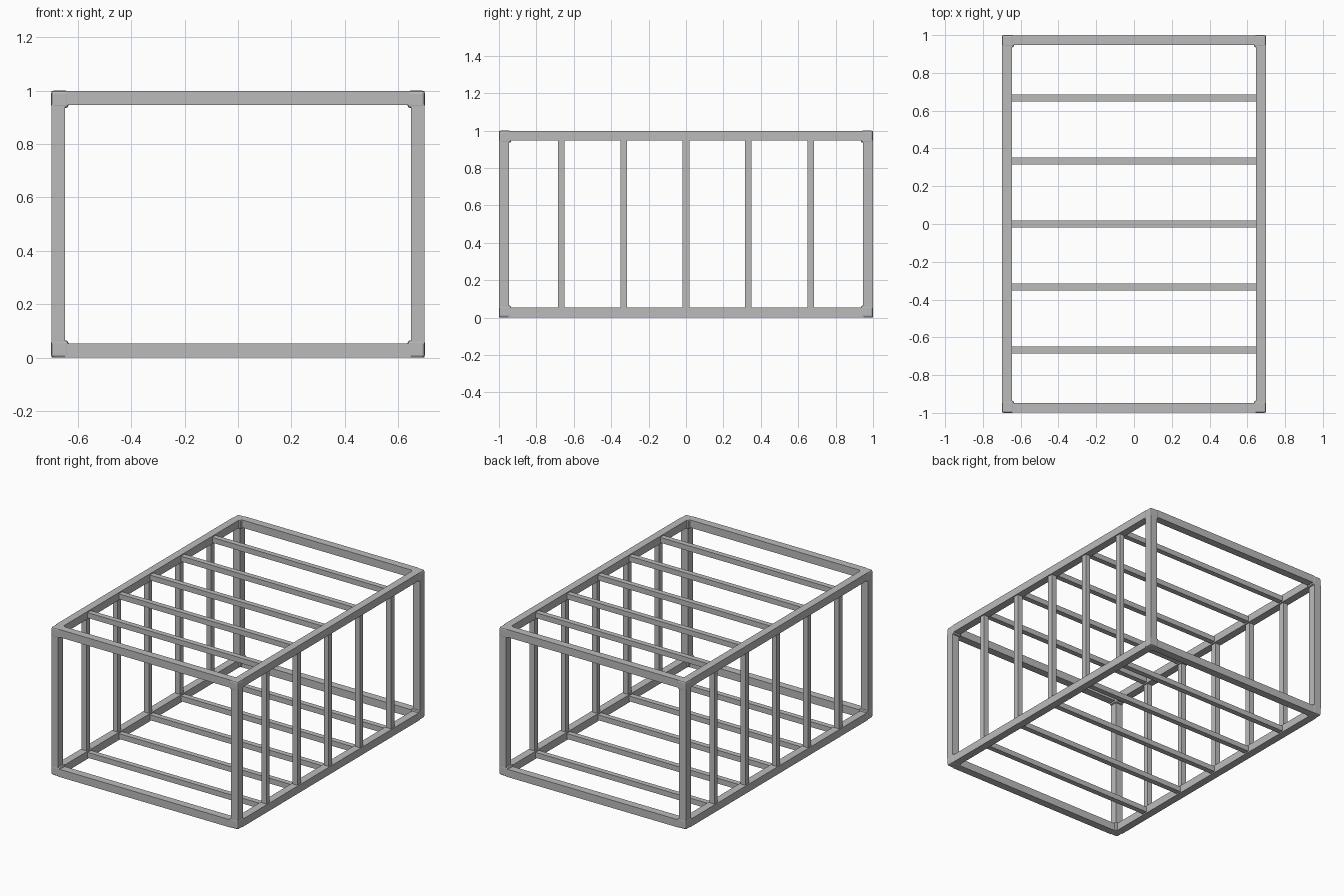
import bpy
from itertools import product
from mathutils import Vector

if "Cube" in bpy.data.objects:
    bpy.data.objects.remove(bpy.data.objects["Cube"])

metal = bpy.data.materials.new("grey metal")
metal.use_nodes = True
colour = (0.5, 0.5, 0.5, 1)
metal.diffuse_color = colour
metal.node_tree.nodes["Principled BSDF"].inputs["Base Color"].default_value = colour

SIZE = Vector((1.4, 2.0, 1.0))
MID = Vector((0, 0, 0.5))
BEAM, RIB, BLOCK, LIP = 0.052, 0.036, 0.065, 0.001


def box(name, centre, size, bevel=0):
    bpy.ops.mesh.primitive_cube_add(size=1, location=centre)
    ob = bpy.context.object
    ob.name = name
    ob.scale = size
    bpy.ops.object.transform_apply(location=False, rotation=False, scale=True)
    ob.data.materials.append(metal)
    if bevel:
        mod = ob.modifiers.new("soft edges", "BEVEL")
        mod.width = bevel
        mod.segments = 2
    return ob


def bar(name, axis, thickness, centre):
    # Bar running between the inner faces of the frame along one axis
    size = Vector((thickness,) * 3)
    size[axis] = SIZE[axis] - 2 * BEAM
    return box(name, centre, size)


# Twelve outer beams, four along each axis
reach = SIZE / 2 - Vector((BEAM / 2 + LIP,) * 3)
for axis, name in enumerate(("cross_beam", "long_beam", "corner_post")):
    for a, b in product((-1, 1), repeat=2):
        signs = [a, b]
        signs.insert(axis, 0)
        offset = Vector(s * r for s, r in zip(signs, reach))
        bar(name, axis, BEAM, MID + offset)

# Rounded joint blocks at the eight corners
joint = SIZE / 2 - Vector((BLOCK / 2,) * 3)
for signs in product((-1, 1), repeat=3):
    offset = Vector(s * j for s, j in zip(signs, joint))
    box("corner_joint", MID + offset, (BLOCK,) * 3, 0.01)

# Five thin rib rings: two uprights and two crossbars each
for i in range(-2, 3):
    y = i / 3
    for s in (-1, 1):
        bar("side_rib", 2, RIB, MID + Vector((s * reach.x, y, 0)))
        bar("floor_rib" if s < 0 else "roof_rib", 0, RIB, MID + Vector((0, y, s * reach.z)))
